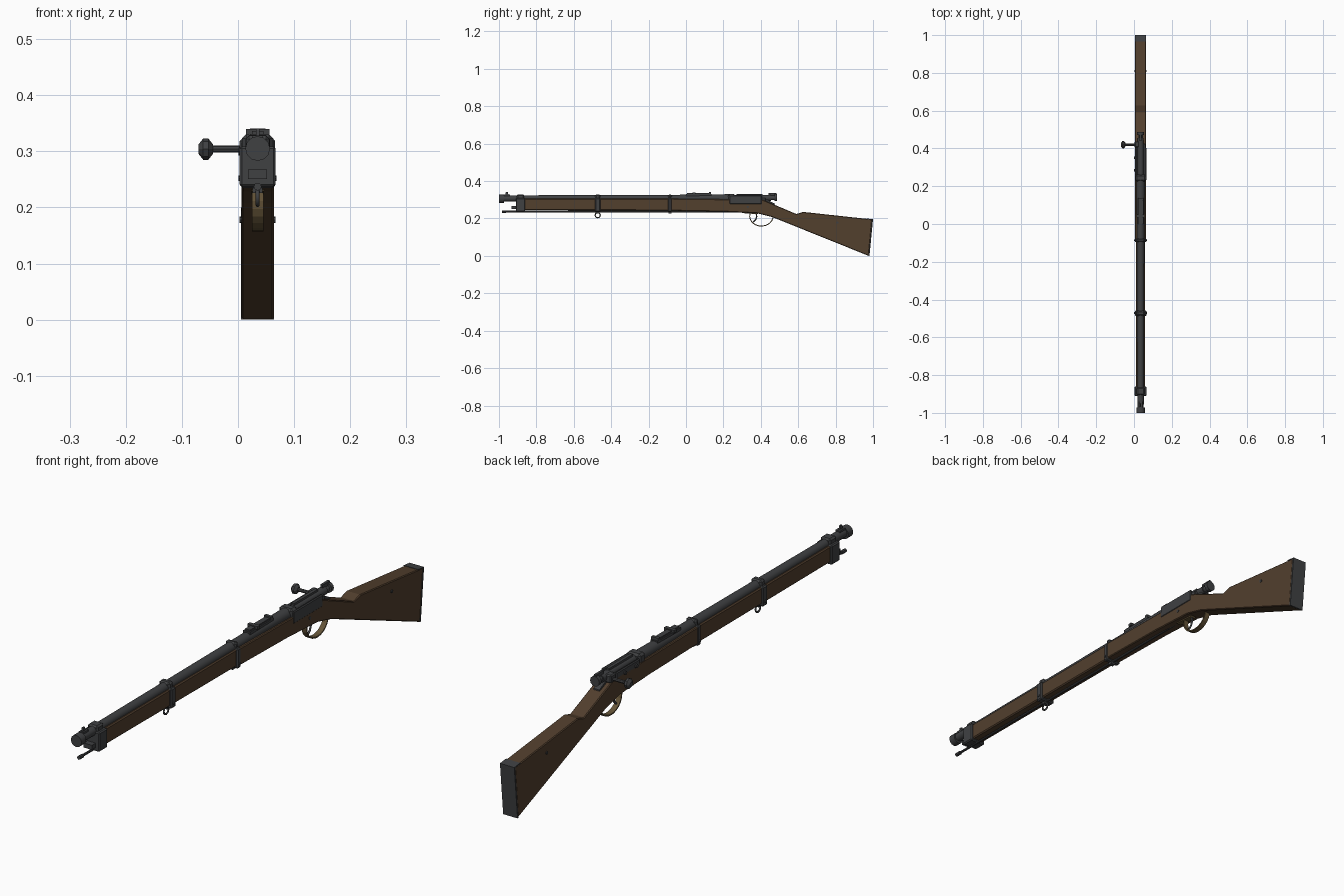
import bpy, bmesh, math
from mathutils import Vector

if "Cube" in bpy.data.objects:
    bpy.data.objects.remove(bpy.data.objects["Cube"])

CX = 0.035  # centre line of the rifle


def material(name, color):
    m = bpy.data.materials.new(name)
    m.use_nodes = True
    rgba = (*color, 1)
    m.diffuse_color = rgba
    m.node_tree.nodes["Principled BSDF"].inputs["Base Color"].default_value = rgba
    return m


WOOD = material("walnut brown", (0.085, 0.05, 0.027))
STEEL = material("dark steel", (0.05, 0.052, 0.055))
BRASS = material("dull brass", (0.13, 0.09, 0.04))


def finish(name, bm, mat, bevel=0):
    bmesh.ops.recalc_face_normals(bm, faces=bm.faces)
    mesh = bpy.data.meshes.new(name)
    bm.to_mesh(mesh)
    bm.free()
    mesh.materials.append(mat)
    obj = bpy.data.objects.new(name, mesh)
    bpy.context.collection.objects.link(obj)
    if bevel:
        mod = obj.modifiers.new("Bevel", "BEVEL")
        mod.width, mod.segments = bevel, 1
    return obj


def box(name, x, y, z, mat=STEEL, bevel=0):
    """Box from (low, high) ranges; x is measured from the centre line."""
    bm = bmesh.new()
    bmesh.ops.create_cube(bm, size=1)
    for v in bm.verts:
        v.co = [(lo + hi) / 2 + c * (hi - lo) for c, (lo, hi) in zip(v.co, (x, y, z))]
        v.co.x += CX
    return finish(name, bm, mat, bevel)


def rod(name, a, b, r1, r2=None, mat=STEEL, sides=12):
    """Cylinder or cone between two points relative to the centre line."""
    a, b = Vector(a), Vector(b)
    bm = bmesh.new()
    bmesh.ops.create_cone(bm, cap_ends=True, segments=sides, radius1=r1,
                          radius2=r1 if r2 is None else r2, depth=(b - a).length)
    turn = (b - a).to_track_quat("Z", "Y")
    for v in bm.verts:
        v.co = turn @ v.co + (a + b) / 2 + Vector((CX, 0, 0))
    return finish(name, bm, mat)


def prism(name, outline, half, mat, bevel=0):
    """Side outline of (y, z) points extruded across the width."""
    bm = bmesh.new()
    face = bm.faces.new([bm.verts.new((CX - half, y, z)) for y, z in outline])
    new = bmesh.ops.extrude_face_region(bm, geom=[face])["geom"]
    bmesh.ops.translate(bm, vec=(2 * half, 0, 0),
                        verts=[v for v in new if isinstance(v, bmesh.types.BMVert)])
    return finish(name, bm, mat, bevel)


def wire(name, points, radius, mat, cyclic=False):
    """Bent round bar through (y, z) points on the centre line."""
    c = bpy.data.curves.new(name, "CURVE")
    c.dimensions, c.bevel_depth, c.bevel_resolution = "3D", radius, 1
    s = c.splines.new("POLY")
    s.points.add(len(points) - 1)
    for p, (y, z) in zip(s.points, points):
        p.co = (CX, y, z, 1)
    s.use_cyclic_u = cyclic
    c.use_fill_caps = True
    c.materials.append(mat)
    obj = bpy.data.objects.new(name, c)
    bpy.context.collection.objects.link(obj)


def arc(cy, cz, ry, rz, start, end, n):
    steps = [math.radians(start + (end - start) * i / n) for i in range(n + 1)]
    return [(cy + ry * math.cos(t), cz + rz * math.sin(t)) for t in steps]


# Wooden stock: slim fore-end, then wrist and butt
prism("fore_end", [(-0.9, 0.245), (-0.08, 0.242), (-0.08, 0.306), (-0.9, 0.306)], 0.0245, WOOD, 0.004)
prism("butt_stock", [(-0.08, 0.242), (0.2, 0.237), (0.38, 0.228), (0.46, 0.208),
                     (0.977, 0), (0.995, 0.195), (0.627, 0.235), (0.59, 0.224),
                     (0.448, 0.284), (0.41, 0.3), (-0.08, 0.306)], 0.029, WOOD, 0.003)
prism("butt_plate", [(0.976, 0), (0.981, 0), (1.0, 0.196), (0.965, 0.2), (0.965, 0.1965), (0.994, 0.1935)],
      0.0295, STEEL)
for side in (-1, 1):
    rod("stock_screw", (side * 0.028, 0.81, 0.178), (side * 0.032, 0.81, 0.178), 0.006, sides=8)
    rod("wrist_screw", (side * 0.028, 0.33, 0.262), (side * 0.031, 0.33, 0.262), 0.006, sides=8)

# Barrel, muzzle and front sight
rod("barrel", (0, -0.99, 0.307), (0, 0.0, 0.307), 0.0165, 0.02)
rod("breech_barrel", (0, 0.0, 0.307), (0, 0.24, 0.307), 0.02, 0.023)
rod("muzzle_ring", (0, -1.0, 0.305), (0, -0.972, 0.305), 0.022)
rod("muzzle_bore", (0, -1.0, 0.305), (0, -0.999, 0.305), 0.009)
box("front_sight_base", (-0.009, 0.009), (-0.972, -0.94), (0.318, 0.328))
prism("front_sight_blade", [(-0.967, 0.325), (-0.949, 0.325), (-0.953, 0.341), (-0.963, 0.341)], 0.003, STEEL)

# Nose cap, bayonet lug and cleaning rod
box("nose_cap", (-0.032, 0.032), (-0.91, -0.86), (0.237, 0.309), STEEL, 0.004)
box("nose_cap_top", (-0.021, 0.021), (-0.905, -0.865), (0.3, 0.328), STEEL, 0.006)
box("bayonet_lug", (-0.017, 0.017), (-0.932, -0.908), (0.251, 0.268))
rod("cleaning_rod", (0, -0.97, 0.237), (0, 0.3, 0.237), 0.0045, sides=8)
rod("cleaning_rod_tip", (0, -0.985, 0.237), (0, -0.962, 0.237), 0.007, sides=8)

# Barrel bands with clamping lugs
for y, w in ((-0.472, 0.014), (-0.086, 0.01)):
    box("barrel_band", (-0.031, 0.031), (y - w, y + w), (0.235, 0.309), STEEL, 0.004)
    box("band_top", (-0.022, 0.022), (y - w, y + w), (0.3, 0.329), STEEL, 0.007)
    box("band_lug", (-0.009, 0.009), (y - 0.008, y + 0.008), (0.226, 0.24))
    rod("band_screw", (-0.034, y, 0.252), (0.034, y, 0.252), 0.005, sides=8)
wire("sling_ring", arc(-0.472, 0.218, 0.014, 0.014, 0, 330, 11), 0.0035, STEEL, True)

# Rear sight
box("rear_sight_base", (-0.014, 0.014), (0.0, 0.137), (0.318, 0.331))
box("rear_sight_leaf", (-0.01, 0.01), (0.005, 0.125), (0.33, 0.336))
box("rear_sight_slide", (-0.021, 0.021), (0.035, 0.05), (0.329, 0.34))
box("rear_sight_notch", (-0.014, 0.014), (0.122, 0.134), (0.329, 0.341))

# Receiver with side housing
box("receiver_ring", (-0.028, 0.028), (0.225, 0.262), (0.285, 0.331), STEEL, 0.008)
box("receiver_body", (-0.025, 0.025), (0.255, 0.425), (0.275, 0.312), STEEL, 0.003)
prism("receiver_tang", [(0.42, 0.288), (0.45, 0.28), (0.475, 0.274), (0.475, 0.279), (0.42, 0.308)], 0.012, STEEL)
box("loading_gate", (0.022, 0.031), (0.232, 0.405), (0.277, 0.322), STEEL, 0.003)
box("left_rail", (-0.029, -0.02), (0.26, 0.4), (0.285, 0.318), STEEL, 0.003)
for y in (0.285, 0.35):
    rod("receiver_screw", (-0.034, y, 0.3), (-0.025, y, 0.3), 0.007, sides=8)

# Bolt, handle and cocking piece
rod("bolt_body", (0, 0.25, 0.31), (0, 0.455, 0.31), 0.016)
box("bolt_rib", (-0.006, 0.006), (0.27, 0.41), (0.318, 0.332))
box("bolt_handle_root", (-0.032, 0.0), (0.405, 0.437), (0.292, 0.322), STEEL, 0.004)
rod("bolt_handle", (-0.03, 0.42, 0.304), (-0.085, 0.42, 0.304), 0.0065, sides=8)
rod("bolt_knob_inner", (-0.08, 0.42, 0.304), (-0.088, 0.42, 0.304), 0.009, 0.019, sides=8)
rod("bolt_knob_middle", (-0.088, 0.42, 0.304), (-0.097, 0.42, 0.304), 0.019, sides=8)
rod("bolt_knob_outer", (-0.097, 0.42, 0.304), (-0.105, 0.42, 0.304), 0.019, 0.009, sides=8)
rod("cocking_piece", (0, 0.45, 0.31), (0, 0.476, 0.31), 0.012)
rod("cocking_knob", (0, 0.472, 0.312), (0, 0.486, 0.312), 0.019)
box("cocking_spur", (-0.005, 0.005), (0.44, 0.484), (0.322, 0.336))

# Trigger, guard and guard plate
prism("guard_plate", [(0.3, 0.229), (0.38, 0.223), (0.39, 0.228), (0.3, 0.236)], 0.011, BRASS)
guard = arc(0.403, 0.212, 0.065, 0.055, 165, 380, 14)
inner = arc(0.403, 0.212, 0.06, 0.05, 165, 380, 14)
prism("trigger_guard", guard + inner[::-1], 0.01, BRASS)
wire("trigger", [(0.375, 0.232), (0.378, 0.21), (0.372, 0.193), (0.36, 0.182)], 0.004, STEEL)

for obj in bpy.context.scene.objects:
    if obj.type == "MESH" and obj.name.startswith(("barrel", "breech", "bolt_body", "cleaning", "muzzle_ring")):
        if "band" not in obj.name:
            bpy.ops.object.select_all(action="DESELECT")
            obj.select_set(True)
            bpy.context.view_layer.objects.active = obj
            bpy.ops.object.shade_smooth_by_angle(angle=math.radians(35))
